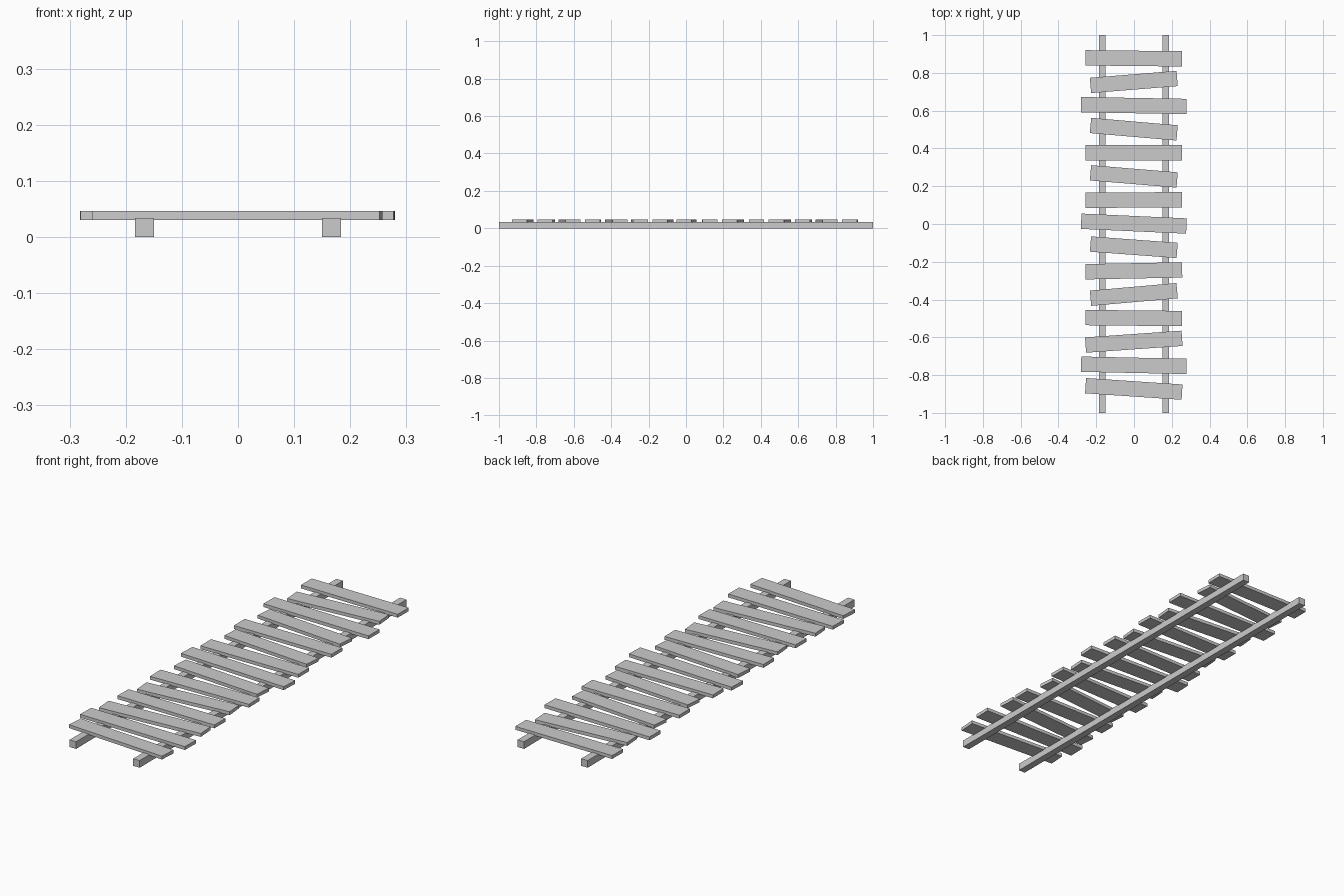
import bpy
from math import radians

if "Cube" in bpy.data.objects:
    bpy.data.objects.remove(bpy.data.objects["Cube"])


def box(name, loc, size, angle=0.0):
    bpy.ops.mesh.primitive_cube_add(size=1, location=loc, rotation=(0, 0, radians(angle)))
    ob = bpy.context.object
    ob.name = name
    ob.scale = size
    return ob


# two long square rails
for side, x in (("left", -0.167), ("right", 0.167)):
    box(side + "_rail", (x, 0, 0.017), (0.034, 2.0, 0.034))

# evenly spaced crooked planks, back to front: (length, angle in degrees)
S, M, L = 0.46, 0.512, 0.558
planks = [(M, -0.6), (S, 4.6), (L, -1.0), (S, -4.9), (M, 0.0),
          (S, -4.7), (M, 0.3), (L, -2.6), (S, -4.2), (M, 1.1),
          (S, 5.0), (M, -0.6), (M, 4.0), (L, -1.2), (M, -3.8)]
for i, (length, angle) in enumerate(planks):
    y = 0.877 - 0.125 * i
    box(f"plank_{i + 1}", (-0.001, y, 0.0385), (length, 0.081, 0.016), angle)
